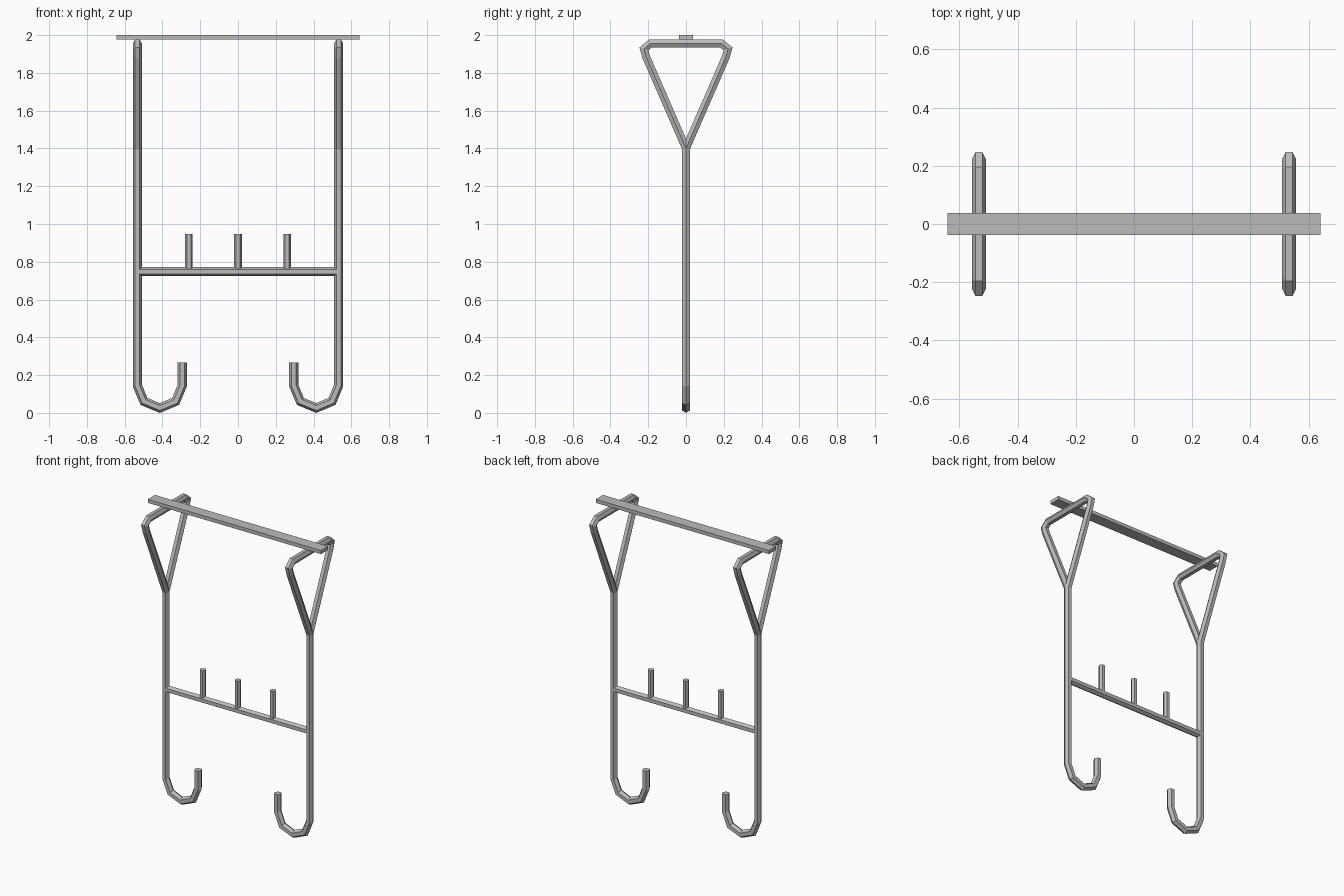
import bpy, bmesh, math
from mathutils import Vector

cube = bpy.data.objects.get("Cube")
if cube:
    bpy.data.objects.remove(cube, do_unlink=True)

metal = bpy.data.materials.new("grey metal")
metal.use_nodes = True
grey = (0.5, 0.5, 0.5, 1)
metal.diffuse_color = grey
metal.node_tree.nodes["Principled BSDF"].inputs["Base Color"].default_value = grey


def finish(name, bm):
    bmesh.ops.recalc_face_normals(bm, faces=bm.faces)
    mesh = bpy.data.meshes.new(name)
    bm.to_mesh(mesh)
    bm.free()
    mesh.materials.append(metal)
    obj = bpy.data.objects.new(name, mesh)
    bpy.context.collection.objects.link(obj)


def tube(name, path, side, radius=0.024, turn=0.0, closed=False):
    """Six-sided mitred tube along a flat path; side is the normal of its plane."""
    pts = [Vector(p) for p in path]
    side = Vector(side)
    n = len(pts)
    bm = bmesh.new()
    rings = []
    for i, p in enumerate(pts):
        dirs = []
        if closed or i > 0:
            dirs.append((p - pts[i - 1]).normalized())
        if closed or i < n - 1:
            dirs.append((pts[(i + 1) % n] - p).normalized())
        tangent = sum(dirs, Vector()).normalized()
        across = tangent.cross(side) / tangent.dot(dirs[0])
        angles = [turn + k * math.tau / 6 for k in range(6)]
        rings.append([bm.verts.new(p + radius * (across * math.cos(a) + side * math.sin(a)))
                      for a in angles])
    for i in range(n if closed else n - 1):
        a, b = rings[i], rings[(i + 1) % n]
        for k in range(6):
            j = (k + 1) % 6
            bm.faces.new((a[k], a[j], b[j], b[k]))
    if not closed:
        bm.faces.new(rings[0])
        bm.faces.new(rings[-1])
    finish(name, bm)


X, Y = (1, 0, 0), (0, 1, 0)
post_x, fork_z = 0.533, 1.40
bend, bend_z = 0.119, 0.145

for label, s in (("left", 1), ("right", -1)):
    # Upright running down into an inward hook
    path = [(s * post_x, 0, fork_z)]
    for k in range(5):
        a = k * math.pi / 4
        path.append((s * (post_x - bend + bend * math.cos(a)), 0, bend_z - bend * math.sin(a)))
    path.append((s * (post_x - 2 * bend), 0, 0.267))
    tube(label + "_upright_hook", path, Y)

    # Triangular hanger with clipped top corners
    half = [(0.211, 1.885), (0.223, 1.927), (0.188, 1.956)]
    loop = [(0, fork_z)] + half + [(-y, z) for y, z in reversed(half)]
    tube(label + "_triangle_hanger", [(s * post_x, y, z) for y, z in loop],
         X, turn=math.pi / 2, closed=True)

# Crossbar between the uprights
tube("crossbar", [(-post_x, 0, 0.748), (post_x, 0, 0.748)], Y)

# Pegs on the crossbar
for label, x in (("right", -0.26), ("middle", 0), ("left", 0.26)):
    tube(label + "_peg", [(x, 0, 0.75), (x, 0, 0.947)], Y, radius=0.02)

# Flat rail across the top
bm = bmesh.new()
bmesh.ops.create_cube(bm, size=1)
bmesh.ops.scale(bm, vec=(1.284, 0.076, 0.024), verts=bm.verts)
bmesh.ops.translate(bm, vec=(0, 0, 1.988), verts=bm.verts)
finish("top_rail", bm)
